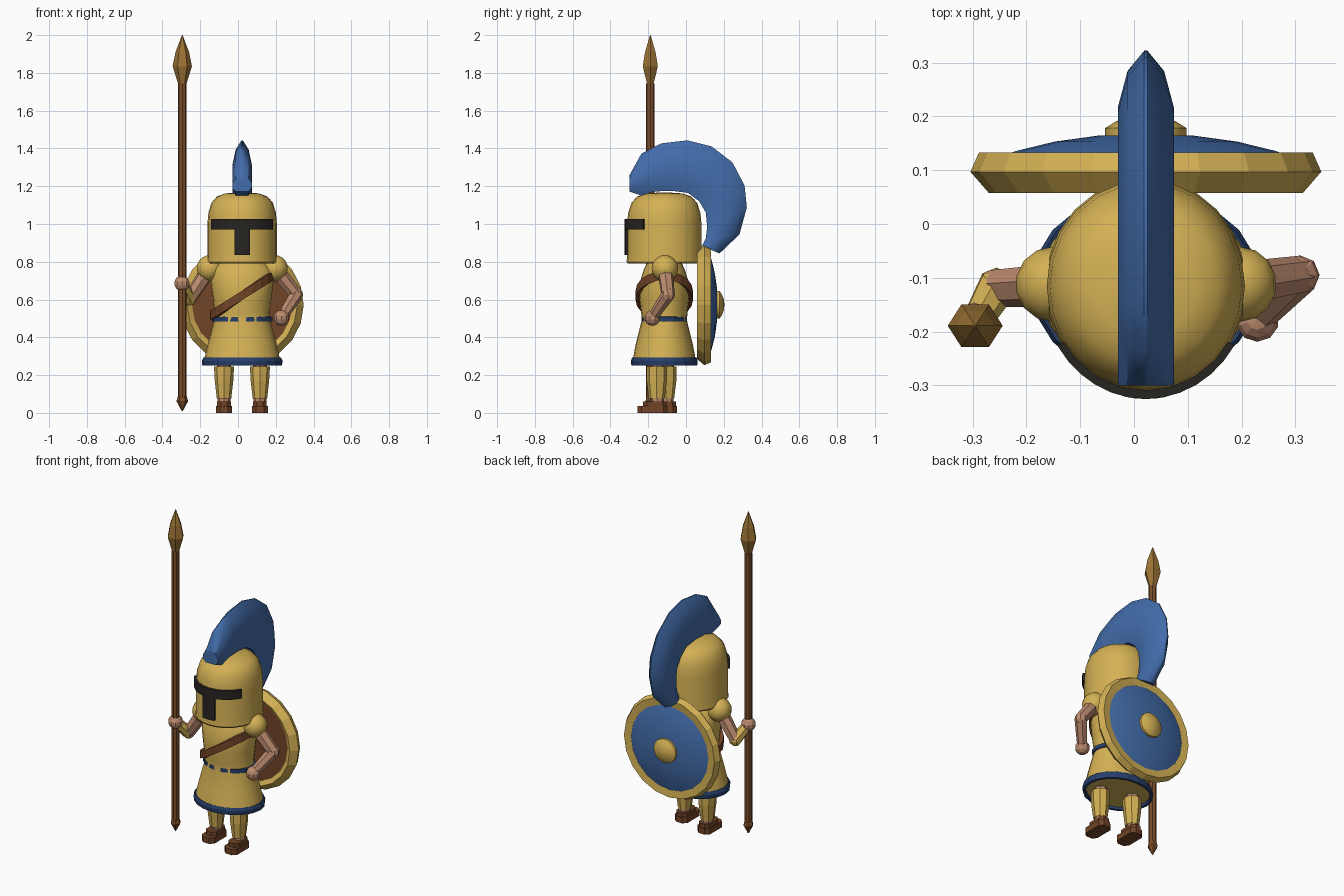
import bpy, bmesh, math
from mathutils import Vector

if "Cube" in bpy.data.objects:
    bpy.data.objects.remove(bpy.data.objects["Cube"])

CX, CY = 0.022, -0.115


def material(name, rgb):
    m = bpy.data.materials.new(name)
    m.diffuse_color = (*rgb, 1)
    m.use_nodes = True
    m.node_tree.nodes["Principled BSDF"].inputs["Base Color"].default_value = m.diffuse_color
    return m


GOLD = material("gold", (0.66, 0.44, 0.09))
BLUE = material("blue", (0.055, 0.15, 0.40))
NAVY = material("navy", (0.020, 0.050, 0.15))
LEATHER = material("leather", (0.17, 0.058, 0.02))
WOOD = material("wood", (0.20, 0.075, 0.022))
BRONZE = material("bronze", (0.33, 0.17, 0.035))
SKIN = material("skin", (0.51, 0.26, 0.16))
BLACK = material("black", (0.02, 0.018, 0.015))


def finish(name, bm, mat, smooth=None):
    bmesh.ops.recalc_face_normals(bm, faces=bm.faces)
    me = bpy.data.meshes.new(name)
    bm.to_mesh(me)
    bm.free()
    me.materials.append(mat)
    ob = bpy.data.objects.new(name, me)
    bpy.context.collection.objects.link(ob)
    if smooth:
        bpy.ops.object.select_all(action='DESELECT')
        ob.select_set(True)
        bpy.context.view_layer.objects.active = ob
        bpy.ops.object.shade_smooth_by_angle(angle=math.radians(smooth))
    return ob


def loft(name, rings, mat, smooth=None, loop=False):
    """Skin closed rings of points; cap the ends, or join last to first."""
    bm = bmesh.new()
    vs = [[bm.verts.new(p) for p in r] for r in rings]
    n = len(vs[0])
    pairs = list(zip(vs, vs[1:])) + ([(vs[-1], vs[0])] if loop else [])
    for a, b in pairs:
        for i in range(n):
            j = (i + 1) % n
            bm.faces.new((a[i], a[j], b[j], b[i]))
    if not loop:
        bm.faces.new(vs[0])
        bm.faces.new(vs[-1])
    return finish(name, bm, mat, smooth)


def lathe(name, profile, mat, n, c=(CX, CY), smooth=None, loop=False):
    """Elliptical sections (rx, ry, z) about a vertical axis."""
    rings = [[(c[0] + rx * math.cos(2 * math.pi * i / n),
               c[1] + ry * math.sin(2 * math.pi * i / n), z) for i in range(n)]
             for rx, ry, z in profile]
    return loft(name, rings, mat, smooth, loop)


def disc(name, profile, mat, n, smooth=None, loop=False):
    """Sections (r, y) about the shield's axis, which runs along y."""
    rings = [[(CX + r * math.cos(2 * math.pi * i / n), y,
               0.572 + r * 0.98 * math.sin(2 * math.pi * i / n)) for i in range(n)]
             for r, y in profile]
    return loft(name, rings, mat, smooth, loop)


def limb(name, p0, p1, r0, r1, mat, n=7):
    p0, p1 = Vector(p0), Vector(p1)
    q = (p1 - p0).to_track_quat('Z', 'Y')
    circle = [Vector((math.cos(2 * math.pi * i / n), math.sin(2 * math.pi * i / n), 0))
              for i in range(n)]
    return loft(name, [[p + q @ (c * r) for c in circle] for p, r in ((p0, r0), (p1, r1))], mat)


def ball(name, loc, r, mat, n=10, smooth=None):
    bm = bmesh.new()
    bmesh.ops.create_uvsphere(bm, u_segments=n, v_segments=n * 3 // 4, radius=r)
    bmesh.ops.translate(bm, verts=bm.verts, vec=loc)
    return finish(name, bm, mat, smooth)


def chamfer_box(name, size, loc, mat, bevel):
    bm = bmesh.new()
    bmesh.ops.create_cube(bm, size=1)
    bmesh.ops.scale(bm, verts=bm.verts, vec=size)
    upright = [e for e in bm.edges if abs(e.verts[0].co.z - e.verts[1].co.z) > 0.01]
    bmesh.ops.bevel(bm, geom=upright, offset=bevel, segments=1, affect='EDGES')
    bmesh.ops.translate(bm, verts=bm.verts, vec=loc)
    return finish(name, bm, mat)


# Tunic: skirt and torso, with hem and belt
lathe("tunic", [(0.205, 0.170, 0.265), (0.183, 0.152, 0.36), (0.150, 0.121, 0.485),
                (0.146, 0.122, 0.53), (0.155, 0.133, 0.61), (0.166, 0.130, 0.69),
                (0.165, 0.108, 0.76), (0.10, 0.08, 0.82)], GOLD, 24, smooth=40)
lathe("skirt_hem", [(0.195, 0.16, 0.25), (0.211, 0.174, 0.25), (0.214, 0.177, 0.275),
                    (0.206, 0.171, 0.292), (0.19, 0.155, 0.285)], NAVY, 20, loop=True)
lathe("belt", [(0.135, 0.105, 0.48), (0.160, 0.122, 0.484), (0.160, 0.122, 0.508),
               (0.135, 0.105, 0.512)], NAVY, 14, loop=True)

# Diagonal strap around the chest
strap = []
for i in range(20):
    a = 2 * math.pi * i / 20
    c, s = math.cos(a), math.sin(a)
    strap.append([(CX + 0.170 * k * c, CY + 0.152 * k * s, 0.622 + 0.105 * c + dz)
                  for k, dz in ((0.82, -0.022), (1, -0.024), (1, 0.024), (0.82, 0.022))])
loft("chest_strap", strap, LEATHER, loop=True)

# Helmet with the dark face opening wrapped around it
lathe("helmet", [(0.187 * k, 0.2 * k, z) for k, z in
                 ((0.96, 0.79), (1.0, 0.80), (0.985, 0.825), (0.985, 1.0), (0.955, 1.06),
                  (0.87, 1.112), (0.72, 1.145), (0.48, 1.162), (0.02, 1.168))],
      GOLD, 24, smooth=40)


def face_slot(name, half_angle, z0, z1, steps):
    rings = []
    for i in range(steps + 1):
        a = math.radians(half_angle) * (2 * i / steps - 1)
        rings.append([(CX + 0.187 * k * math.sin(a), CY - 0.203 * k * math.cos(a), z)
                      for k, z in ((0.95, z0), (1.035, z0), (1.035, z1), (0.95, z1))])
    loft(name, rings, BLACK)


face_slot("eye_slot", 58, 0.972, 1.026, 12)
face_slot("mouth_slot", 12, 0.836, 0.974, 4)

# Crest: lens-shaped section swept between an inner and an outer arc
inner = [(-0.30, 1.172), (-0.235, 1.150), (-0.17, 1.172), (-0.08, 1.176), (0.01, 1.165),
         (0.07, 1.12), (0.105, 1.06), (0.112, 0.985), (0.105, 0.925), (0.085, 0.885)]
outer = [(-0.30, 1.257), (-0.235, 1.374), (-0.13, 1.427), (0.008, 1.443), (0.135, 1.411),
         (0.246, 1.326), (0.31, 1.204), (0.322, 1.088), (0.283, 0.945), (0.177, 0.844)]
section = [(0, 0.034), (0.2, 0.05), (0.5, 0.052), (0.82, 0.034), (1, 0.003)]
outline = section + [(t, -w) for t, w in reversed(section)]
crest = []
for (y0, z0), (y1, z1) in zip(inner, outer):
    crest.append([(CX + w, y0 + (y1 - y0) * t, z0 + (z1 - z0) * t) for t, w in outline])
loft("helmet_crest", crest, BLUE, smooth=35)

# Shield on the back
disc("shield_rim", [(0.265, 0.075), (0.292, 0.058), (0.326, 0.097), (0.310, 0.133),
                    (0.265, 0.128)], GOLD, 20, loop=True)
disc("shield_back", [(0.28, 0.078), (0.28, 0.10)], LEATHER, 20)
disc("shield_face", [(0.285, 0.10), (0.280, 0.122), (0.24, 0.136), (0.17, 0.153),
                     (0.09, 0.164), (0.005, 0.168)], BLUE, 20, smooth=30)
disc("shield_boss", [(0.076, 0.155), (0.076, 0.178), (0.055, 0.191), (0.028, 0.201),
                     (0.004, 0.203)], GOLD, 14, smooth=40)

# Arms: the first grips the spear, the second rests by the hip
arms = {"spear": ((-0.150, -0.112, 0.765), (-0.256, -0.118, 0.605), (-0.297, -0.187, 0.686)),
        "hip": ((0.195, -0.112, 0.765), (0.308, -0.095, 0.625), (0.229, -0.178, 0.503))}
for side, (shoulder, elbow, hand) in arms.items():
    ball(side + "_shoulder_guard", shoulder, 0.07, GOLD, 14, smooth=60)
    limb(side + "_upper_arm", shoulder, elbow, 0.042, 0.036, SKIN)
    ball(side + "_elbow", elbow, 0.037, GOLD if side == "spear" else SKIN, 8)
    limb(side + "_forearm", elbow, hand, 0.037, 0.028, GOLD if side == "spear" else SKIN)
    ball(side + "_hand", hand, 0.042, SKIN, 10)

# Legs with greaves and boots, one a step ahead of the other
for side, x, y in (("right", -0.074, -0.105), ("left", 0.116, -0.155)):
    lathe(side + "_leg", [(0.034, 0.034, 0.04), (0.038, 0.038, 0.30)], SKIN, 8, (x, y + 0.004))
    lathe(side + "_greave", [(0.038, 0.042, 0.075), (0.049, 0.054, 0.17),
                             (0.053, 0.055, 0.245)], GOLD, 8, (x, y))
    chamfer_box(side + "_boot_sole", (0.086, 0.160, 0.036), (x, y - 0.022, 0.018), LEATHER, 0.022)
    chamfer_box(side + "_boot_upper", (0.072, 0.125, 0.03), (x, y - 0.010, 0.045), LEATHER, 0.02)

# Spear
S = (-0.295, -0.189)
lathe("spear_shaft", [(0.023, 0.023, 0.07), (0.023, 0.023, 1.745)], WOOD, 8, S)
lathe("spear_head", [(0.020, 0.018, 1.735), (0.051, 0.046, 1.835), (0.036, 0.032, 1.91),
                     (0.002, 0.002, 2.0)], BRONZE, 6, S)
lathe("spear_butt", [(0.003, 0.003, 0.01), (0.031, 0.029, 0.062), (0.023, 0.023, 0.09)],
      WOOD, 6, S)
